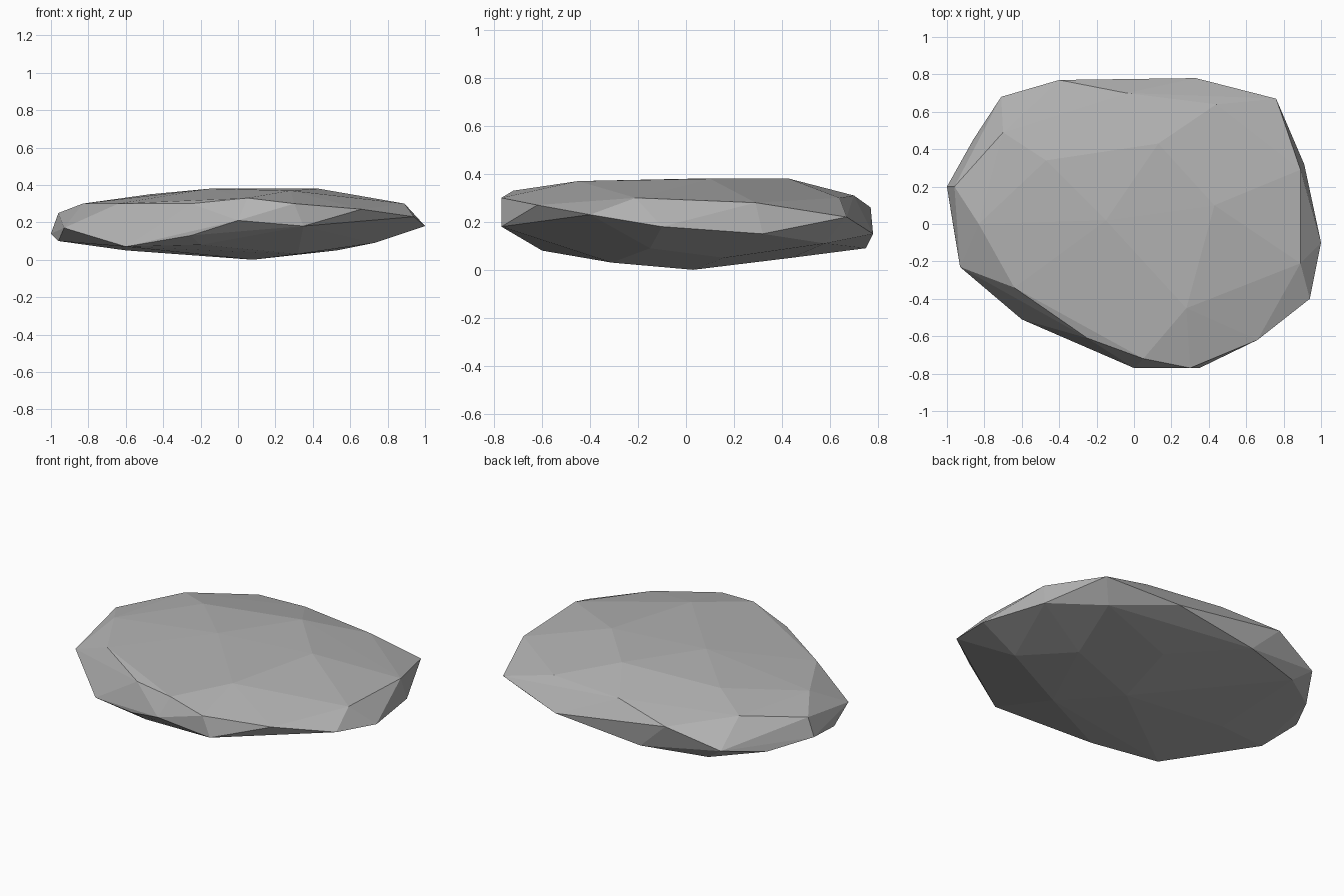
import bpy
import bmesh

# Remove the default object
default_cube = bpy.data.objects.get("Cube")
if default_cube:
    bpy.data.objects.remove(default_cube, do_unlink=True)


def make_material(name, colour):
    material = bpy.data.materials.new(name)
    material.use_nodes = True
    material.diffuse_color = colour
    shader = next(node for node in material.node_tree.nodes
                  if node.type == "BSDF_PRINCIPLED")
    shader.inputs["Base Color"].default_value = colour
    shader.inputs["Roughness"].default_value = 1
    return material


def chiselled_stone(name, layers, material):
    """Wrap a faceted skin around layers of corner points, in hundredths."""
    mesh = bpy.data.meshes.new(name)
    bm = bmesh.new()
    for layer in layers:
        for corner in layer:
            bm.verts.new([value / 100 for value in corner])
    hull = bmesh.ops.convex_hull(bm, input=bm.verts, use_existing_faces=False)
    loose = set(hull["geom_interior"]) | set(hull["geom_unused"])
    bmesh.ops.delete(bm, geom=[item for item in loose
                               if isinstance(item, bmesh.types.BMVert)],
                     context="VERTS")
    bmesh.ops.recalc_face_normals(bm, faces=bm.faces)
    for face in bm.faces:
        face.smooth = False
    bm.to_mesh(mesh)
    bm.free()
    mesh.materials.append(material)
    stone = bpy.data.objects.new(name, mesh)
    bpy.context.collection.objects.link(stone)
    return stone


# Widest edge of the stone, counter-clockwise from the left side
rim = [(100, -10, 18), (91, 32, 15), (76, 67, 22), (33, 78, 15),
       (-22, 75, 9), (-40, 77, 26), (-71, 68, 16), (-100, 20, 14),
       (-96, -5, 10), (-93, -23, 17), (-60, -51, 7), (-25, -66, 13),
       (0, -77, 21), (35, -77, 18), (66, -62, 27), (94, -40, 23)]

# Upper shoulder and the almost flat top
shoulder = [(89, -21, 30), (89, 29, 28), (44, 64, 30), (-4, 70, 31),
            (-70, 49, 30), (-96, 20, 25), (-83, 0, 30), (-64, -34, 30),
            (-25, -61, 30), (5, -72, 33), (30, -77, 30)]
crown = [(-15, 2, 38), (28, -45, 37), (43, 10, 38), (13, 43, 38),
         (-47, 34, 35)]

# Shallow rounded underside
underside = [(8, 3, 0), (32, -31, 3), (53, 16, 5), (16, 44, 5),
             (-60, 4, 5), (-60, 64, 8), (73, -15, 9), (67, 58, 11),
             (-20, -60, 8), (-86, 45, 11)]

grey = make_material("stone grey", (0.45, 0.45, 0.45, 1))
chiselled_stone("flat_stone", [rim, shoulder, crown, underside], grey)
